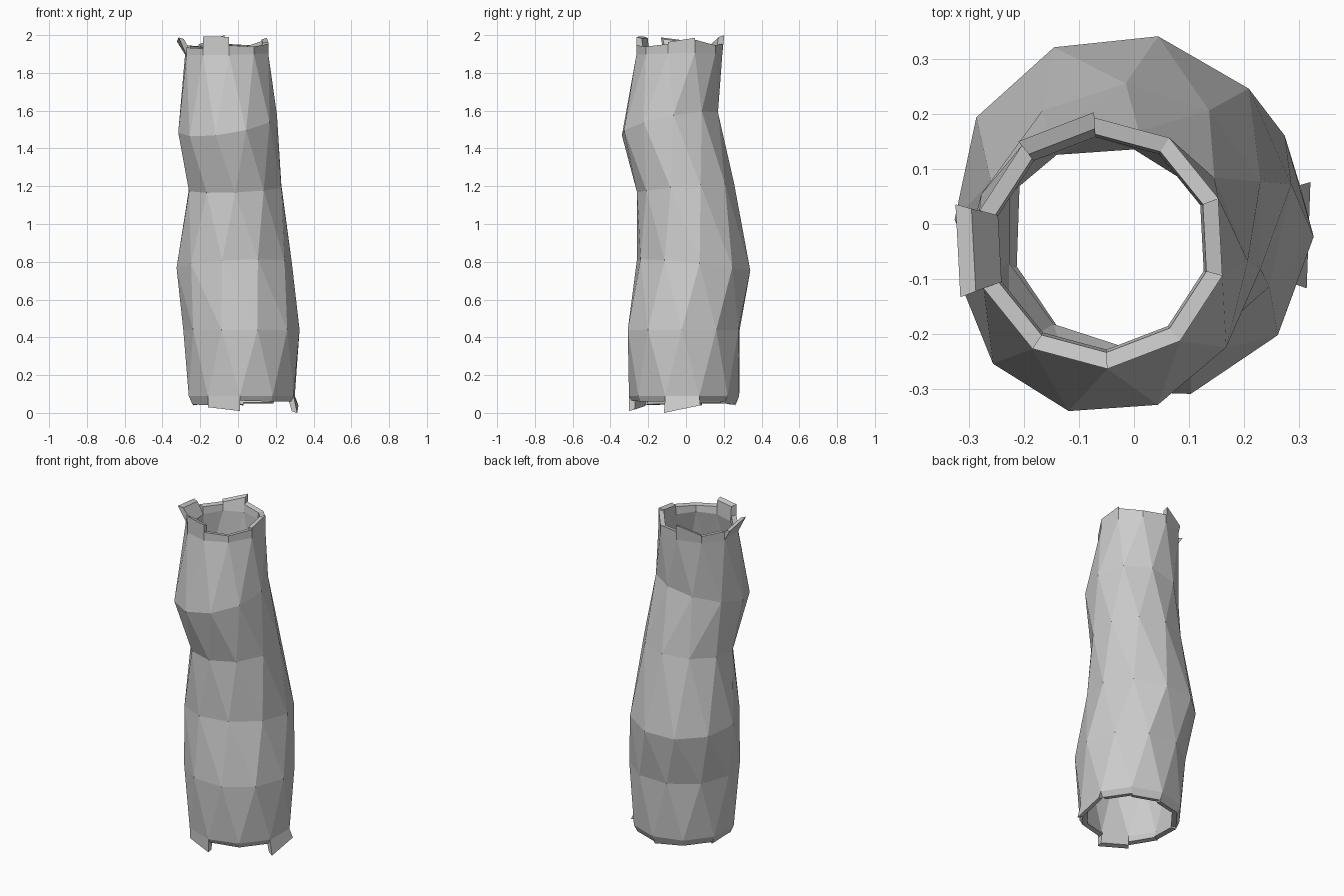
import bpy, bmesh
from math import sin, cos, radians

if "Cube" in bpy.data.objects:
    bpy.data.objects.remove(bpy.data.objects["Cube"])

N = 10            # sides
WALL = 0.035      # bark thickness

# rings: z, centre x, centre y, radius, twist (deg from front), tilt in x, tilt in y
RINGS = [
    (0.09, 0.02, -0.01, 0.292, -38, 0.00, 0.00),
    (0.44, 0.018, -0.012, 0.308, -20, 0.00, 0.00),
    (0.78, -0.02, 0.04, 0.307, -12, 0.05, -0.10),
    (1.19, -0.015, -0.002, 0.257, 0, 0.04, 0.09),
    (1.53, -0.055, -0.085, 0.262, -14, 0.16, 0.20),
    (1.90, -0.06, -0.035, 0.228, 3, 0.02, 0.02),
]


def ring_point(ring, k, inset=0.0, dz=0.0):
    z, cx, cy, r, twist, tx, ty = ring
    a = radians(twist + 360 / N * k)
    dx, dy = (r - inset) * sin(a), -(r - inset) * cos(a)
    return (cx + dx, cy + dy, z + tx * dx + ty * dy + dz)


def make_object(name, bm):
    bmesh.ops.recalc_face_normals(bm, faces=bm.faces)
    me = bpy.data.meshes.new(name)
    bm.to_mesh(me)
    bm.free()
    ob = bpy.data.objects.new(name, me)
    bpy.context.collection.objects.link(ob)
    return ob


def skin(bm, low, high, lean_right):
    # two triangles per side, split along the shorter diagonal
    for k in range(N):
        n = (k + 1) % N
        if lean_right:
            bm.faces.new((low[k], low[n], high[k]))
            bm.faces.new((low[n], high[n], high[k]))
        else:
            bm.faces.new((low[k], low[n], high[n]))
            bm.faces.new((low[k], high[n], high[k]))


# hollow, twisted trunk; then a broken rim of separate chunks at each end
# chunk: (length at first corner, length at second corner, outward flare)
TOP = [(0.05, 0.04, 0), (0.04, 0.05, 0), (0.06, 0.08, 0), (0.07, 0.04, 0),
       (0.04, 0.05, 0), (0.095, 0.05, 0.01), (0.04, 0.05, 0),
       (0.07, 0.095, 0.045), (0.04, 0.035, 0), (0.10, 0.095, 0.0)]
BOTTOM = [(-0.06, -0.08, 0.0), (-0.025, -0.03, -0.015), (-0.03, -0.03, -0.015),
          (-0.09, -0.05, 0.02), (-0.03, -0.03, -0.02), (-0.04, -0.04, -0.02),
          (-0.05, -0.04, -0.02), (-0.04, -0.04, -0.02), (-0.05, -0.04, -0.02),
          (-0.045, -0.05, -0.02)]

bm = bmesh.new()
outer = [[bm.verts.new(ring_point(r, k)) for k in range(N)] for r in RINGS]
inner = [[bm.verts.new(ring_point(r, k, WALL)) for k in range(N)] for r in RINGS]
for i in range(len(RINGS) - 1):
    right = RINGS[i + 1][4] > RINGS[i][4]
    skin(bm, outer[i], outer[i + 1], right)
    skin(bm, inner[i], inner[i + 1], right)


def broken_rim(idx, chunks):
    for k, (h0, h1, flare) in enumerate(chunks):
        n = (k + 1) % N
        a, b, c, d = outer[idx][k], outer[idx][n], inner[idx][n], inner[idx][k]
        ends = [(k, 0, h0), (n, 0, h1), (n, 0.03, h1 * 0.9), (k, 0.03, h0 * 0.9)]
        tip = [bm.verts.new(ring_point(RINGS[idx], j, w - flare, h)) for j, w, h in ends]
        base = [a, b, c, d]
        for s in range(4):
            t = (s + 1) % 4
            bm.faces.new((base[s], base[t], tip[t], tip[s]))if not bm.faces.get((base[s], base[t], tip[t], tip[s])) else None
        bm.faces.new(tip)


broken_rim(len(RINGS) - 1, TOP)
broken_rim(0, BOTTOM)
make_object("hollow_log", bm)
